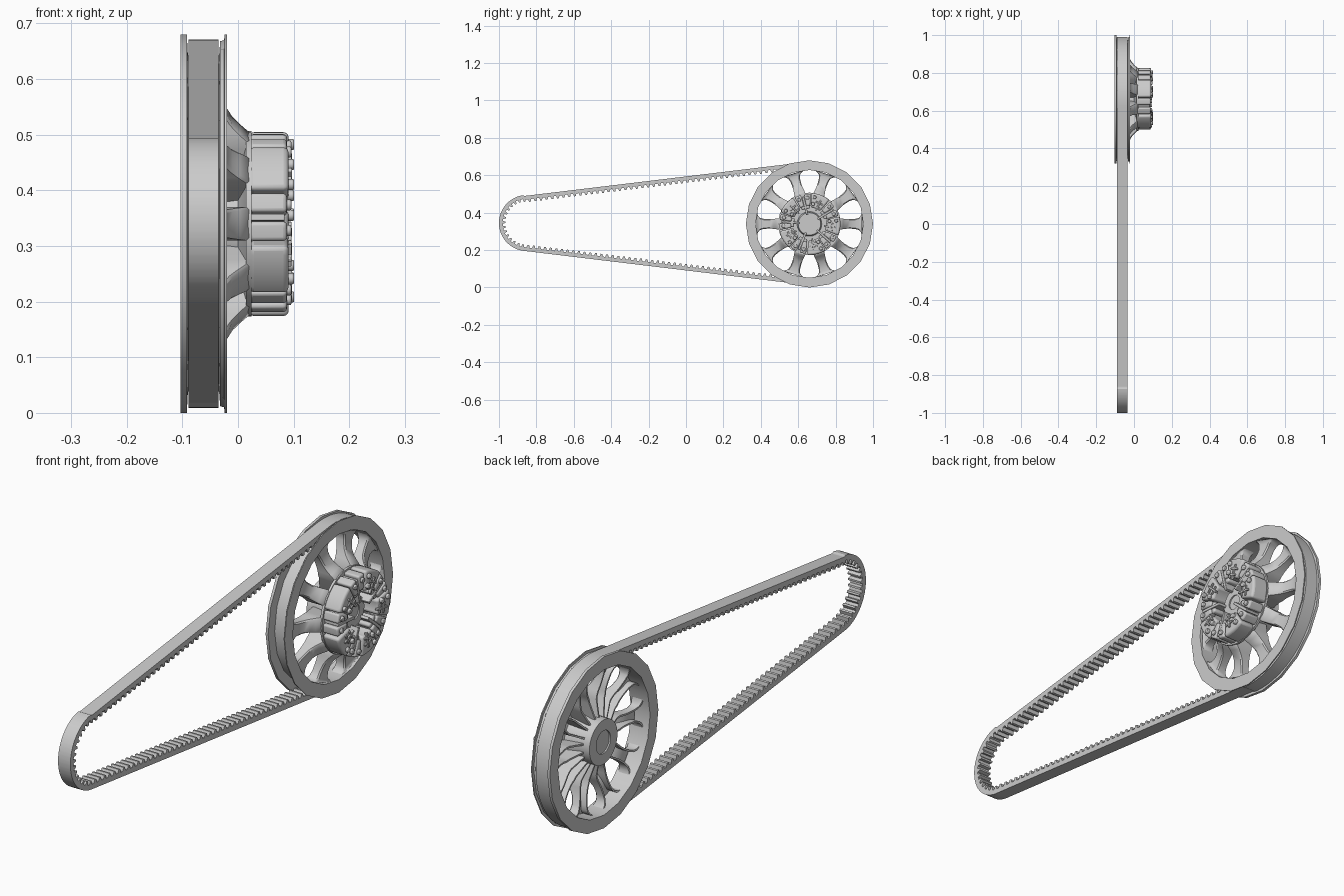
import bpy, bmesh
from math import sin, cos, pi, radians, asin, hypot, atan2

if "Cube" in bpy.data.objects:
    bpy.data.objects.remove(bpy.data.objects["Cube"])

CY, CZ = 0.66, 0.34          # wheel centre


def polar(x, r, a):
    return (x, CY + r * cos(a), CZ + r * sin(a))


def finish(name, bm, bevel=0, segs=3, angle=35):
    bmesh.ops.recalc_face_normals(bm, faces=bm.faces[:])
    me = bpy.data.meshes.new(name)
    bm.to_mesh(me)
    bm.free()
    ob = bpy.data.objects.new(name, me)
    bpy.context.collection.objects.link(ob)
    bpy.ops.object.select_all(action='DESELECT')
    ob.select_set(True)
    bpy.context.view_layer.objects.active = ob
    bpy.ops.object.shade_smooth_by_angle(angle=radians(angle))
    if bevel:
        m = ob.modifiers.new("Bevel", 'BEVEL')
        m.width, m.segments = bevel, segs
    return ob


def bridge(bm, sections, closed=False):
    """Skin a list of equal-length closed loops."""
    rings = [[bm.verts.new(p) for p in s] for s in sections]
    n = len(rings[0])
    pairs = list(zip(rings, rings[1:])) + ([(rings[-1], rings[0])] if closed else [])
    for a, b in pairs:
        for i in range(n):
            j = (i + 1) % n
            bm.faces.new((a[i], a[j], b[j], b[i]))
    if not closed:
        bm.faces.new(rings[0])
        bm.faces.new(rings[-1])


def lathe(name, profile, sides, bevel=0):
    bm = bmesh.new()
    bridge(bm, [[polar(x, r, 2 * pi * k / sides) for x, r in profile]
                for k in range(sides)], True)
    return finish(name, bm, bevel)


def rod(bm, x0, x1, r, cr=0, ca=0, sides=24):
    """Cylinder along x, its axis at polar position (cr, ca) from the wheel centre."""
    _, y, z = polar(0, cr, ca)
    bridge(bm, [[(x, y + r * cos(2 * pi * k / sides), z + r * sin(2 * pi * k / sides))
                 for k in range(sides)] for x in (x0, x1)])


def wedge(bm, x0, x1, r0, r1, centre, width, steps=6):
    """Annular sector block, angles in degrees."""
    a = [radians(centre + width * (k / steps - 0.5)) for k in range(steps + 1)]
    out = [(r1, t) for t in a] + [(r0, t) for t in reversed(a)]
    bridge(bm, [[polar(x, r, t) for r, t in out] for x in (x0, x1)])


def bar(bm, x0, x1, r0, r1, half, centre):
    """Straight bar along a radius, centre angle in degrees."""
    t = radians(centre)
    c, s = cos(t), sin(t)
    bridge(bm, [[(x, CY + r * c - w * s, CZ + r * s + w * c)
                 for r, w in ((r0, -half), (r1, -half), (r1, half), (r0, half))]
                for x in (x0, x1)])


# Pulley rim with two flanges
lathe("pulley_rim", [(-.103, .288), (-.103, .34), (-.092, .34), (-.090, .302), (-.034, .302),
                     (-.032, .328), (-.025, .33), (-.024, .34), (-.020, .34), (-.020, .288)], 20)

# Hub with back boss, front plate and axle
lathe("hub", [(-.100, .045), (-.100, .088), (-.060, .088), (.000, .105), (.014, .155),
              (.014, .167), (.024, .167), (.026, .066), (.050, .060), (.050, .030), (.030, .030),
              (-.02, .045)], 40)
bm = bmesh.new()
rod(bm, -.094, .0, .0455, sides=40)
rod(bm, -.01, .045, .0305, sides=40)
finish("axle", bm)

# Ten hollow-backed spokes: radius, half width, front x, back x
stations = [(.080, .019, .018, -.075), (.150, .029, .022, -.055), (.165, .030, .020, -.055),
            (.180, .028, .004, -.055), (.195, .026, -.010, -.057), (.215, .025, -.022, -.060),
            (.245, .027, -.030, -.065), (.265, .033, -.030, -.070), (.278, .044, -.029, -.074),
            (.286, .058, -.028, -.077), (.292, .080, -.027, -.080)]
bm = bmesh.new()
for k in range(10):
    a = 2 * pi * k / 10
    secs = []
    for r, w, xf, xb in stations:
        t = .007
        u = [(-w, xb), (-w, xf - .005), (-w + .005, xf), (w - .005, xf), (w, xf - .005), (w, xb),
             (w - t, xb), (w - t, xf - .012), (-w + t, xf - .012), (-w + t, xb)]
        rr = [(r if abs(v) < .04 else (max(r * r - v * v, 0)) ** .5) for v, _ in u]
        secs.append([(x, CY + q * cos(a) - v * sin(a), CZ + q * sin(a) + v * cos(a))
                     for (v, x), q in zip(u, rr)])
    bridge(bm, secs)
finish("spokes", bm, angle=40)

# Five groups of drive dampers around the hub, with paddles, ribs and studs
big, small, fins, ribs, studs = (bmesh.new() for _ in range(5))
for k in range(5):
    c = 140 + 72 * k
    wedge(big, .020, .091, .088, .166, c, 36)
    wedge(small, .020, .088, .098, .161, c + 26, 13, 3)
    wedge(small, .020, .088, .098, .161, c + 45, 13, 3)
    wedge(small, .026, .080, .082, .104, c + 35.5, 30, 4)
    bar(fins, .022, .084, .050, .150, .006, c + 35.5)
    bar(ribs, .085, .097, .078, .140, .004, c - 4)
    for r, half in ((.098, .017), (.122, .021)):
        bar(ribs, .085, .096, r - .004, r + .004, half, c - 4)
    for r, da in ((.145, 11), (.108, 12), (.140, 26), (.140, 45)):
        rod(studs, .08, .101 if da < 20 else .096, .010, r, radians(c + da), 16)
finish("large_dampers", big, .010)
finish("small_dampers", small, .007)
finish("drive_paddles", fins, .002, 2)
finish("damper_ribs", ribs, .0015, 2)
finish("damper_studs", studs, .003, 2)

# Toothed belt: tangent loop around the wheel and a small front pulley
R1, R2 = .331, .150
SY, SZ = -.85, .345
D = hypot(CY - SY, CZ - SZ)
phi = asin((R1 - R2) / D)
L = (D * D - (R1 - R2) ** 2) ** .5
top = pi / 2 + phi
arc1, arc2 = 2 * top * R1, (2 * pi - 2 * top) * R2
total = arc1 + arc2 + 2 * L


def belt_point(s, depth):
    s %= total
    if s < arc1:
        cy, cz, r, a, run = CY, CZ, R1, -top + s / R1, 0
    elif s < arc1 + L:
        cy, cz, r, a, run = CY, CZ, R1, top, s - arc1
    elif s < arc1 + L + arc2:
        cy, cz, r, a, run = SY, SZ, R2, top + (s - arc1 - L) / R2, 0
    else:
        cy, cz, r, a, run = SY, SZ, R2, -top, s - arc1 - L - arc2
    r -= depth
    return cy + r * cos(a) - run * sin(a), cz + r * sin(a) + run * cos(a)


teeth = 150
bm = bmesh.new()
sections = []
for k in range(teeth):
    for f, depth in ((0, .020), (.15, .034), (.45, .034), (.60, .020)):
        s = (k + f) * total / teeth
        o, i = belt_point(s, 0), belt_point(s, depth)
        sections.append([(-.089, *o), (-.035, *o), (-.035, *i), (-.089, *i)])
bridge(bm, sections, True)
finish("toothed_belt", bm, angle=30)
